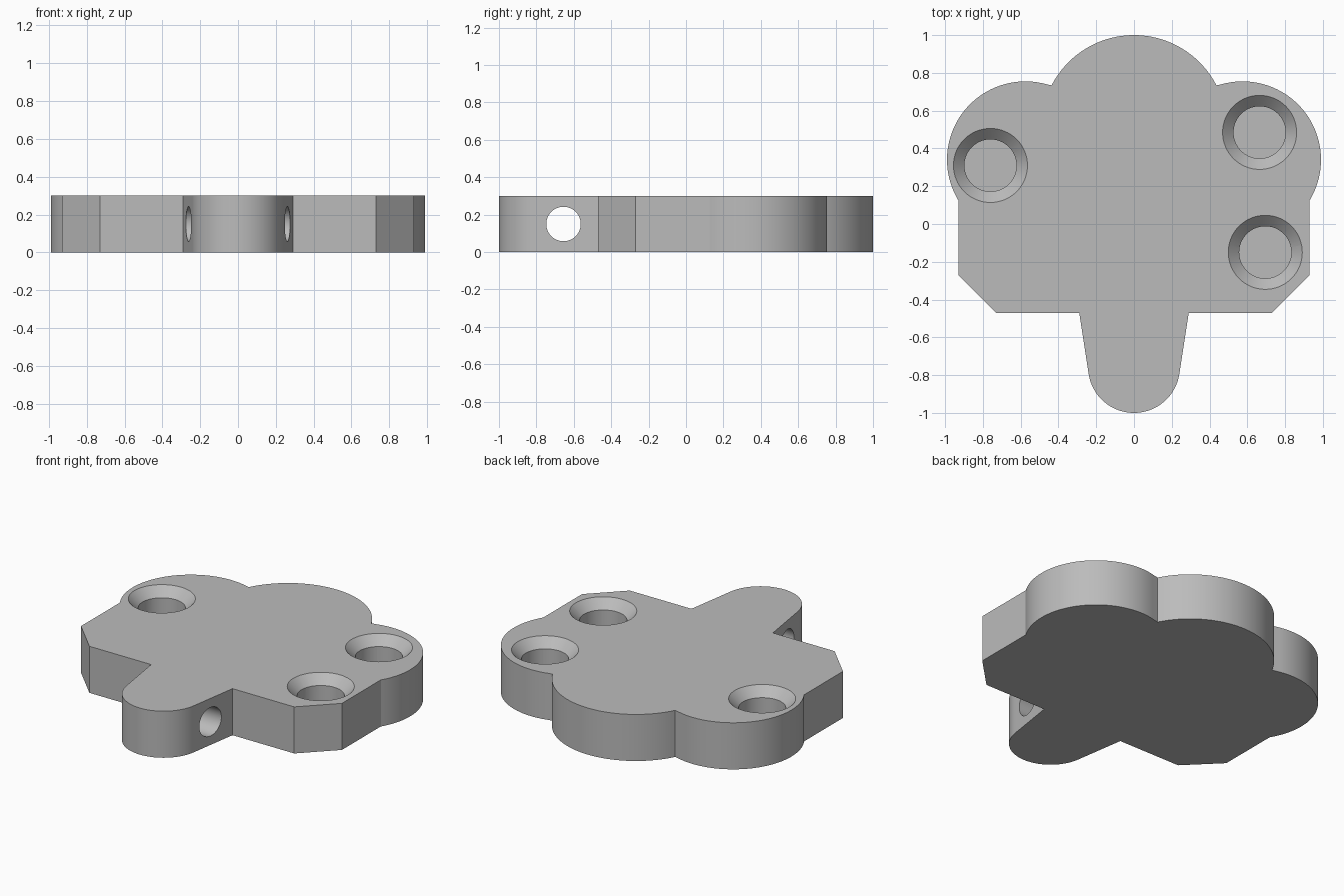
import bpy, bmesh, math
from math import cos, sin, radians
from mathutils import Matrix

cube = bpy.data.objects.get("Cube")
if cube:
    bpy.data.objects.remove(cube)

HEIGHT = 0.3
POCKET_FLOOR = 0.03
POCKETS = [(-0.76, 0.31), (0.665, 0.485), (0.695, -0.15)]

grey = bpy.data.materials.new("plain grey")
grey.use_nodes = True
colour = (0.5, 0.5, 0.5, 1)
grey.diffuse_color = colour
grey.node_tree.nodes["Principled BSDF"].inputs["Base Color"].default_value = colour


def make_object(name, bm):
    bmesh.ops.recalc_face_normals(bm, faces=bm.faces)
    mesh = bpy.data.meshes.new(name)
    bm.to_mesh(mesh)
    bm.free()
    mesh.materials.append(grey)
    obj = bpy.data.objects.new(name, mesh)
    bpy.context.collection.objects.link(obj)
    return obj


def arc(cx, cy, r, start, end, steps):
    angles = [radians(start + (end - start) * i / steps) for i in range(steps + 1)]
    return [(cx + r * cos(a), cy + r * sin(a)) for a in angles]


def cone(bm, r_low, r_high, low, high, matrix):
    depth = high - low
    bmesh.ops.create_cone(bm, cap_ends=True, segments=64, radius1=r_low, radius2=r_high,
                          depth=depth, matrix=matrix @ Matrix.Translation((0, 0, low + depth / 2)))


# Right half of the outline, from the back tip to the front tip
half = arc(0, 0.509, 0.491, 90, 27.3, 24)
half += arc(0.575, 0.34, 0.415, 109.3, -31.2, 40)[1:]
half += [(0.93, -0.27), (0.73, -0.47), (0.29, -0.47)]
half += arc(0, -0.757, 0.243, -8.9, -90, 24)
outline = half + [(-x, y) for x, y in reversed(half[1:-1])]

# Plate body
bm = bmesh.new()
base = bm.faces.new([bm.verts.new((x, y, 0)) for x, y in outline])
top = bmesh.ops.extrude_face_region(bm, geom=[base])["geom"]
bmesh.ops.translate(bm, vec=(0, 0, HEIGHT),
                    verts=[v for v in top if isinstance(v, bmesh.types.BMVert)])
plate = make_object("cloud_plate", bm)

# Cutters: countersunk pockets, and the cross hole through the front tab
cutters = []
for i, (x, y) in enumerate(POCKETS):
    place = Matrix.Translation((x, y, 0))
    for part, r_low, r_high, low, high in (
            ("bore", 0.138, 0.138, POCKET_FLOOR, HEIGHT + 0.1),
            ("countersink", 0.137, 0.216, HEIGHT - 0.059, HEIGHT + 0.02)):
        bm = bmesh.new()
        cone(bm, r_low, r_high, low, high, place)
        cutters.append(make_object(f"pocket_{part}_cutter_{i + 1}", bm))
bm = bmesh.new()
cone(bm, 0.092, 0.092, -0.5, 0.5,
     Matrix.Translation((0, -0.655, 0.15)) @ Matrix.Rotation(radians(90), 4, "Y"))
cutters.append(make_object("cross_hole_cutter", bm))

bpy.ops.object.select_all(action="DESELECT")
plate.select_set(True)
bpy.context.view_layer.objects.active = plate
for cutter in cutters:
    cutter.hide_render = True
    mod = plate.modifiers.new("cut", "BOOLEAN")
    mod.operation = "DIFFERENCE"
    mod.solver = "EXACT"
    mod.object = cutter
    bpy.ops.object.modifier_apply(modifier=mod.name)
for cutter in cutters:
    bpy.data.objects.remove(cutter)

bpy.ops.object.shade_smooth_by_angle(angle=radians(25))
